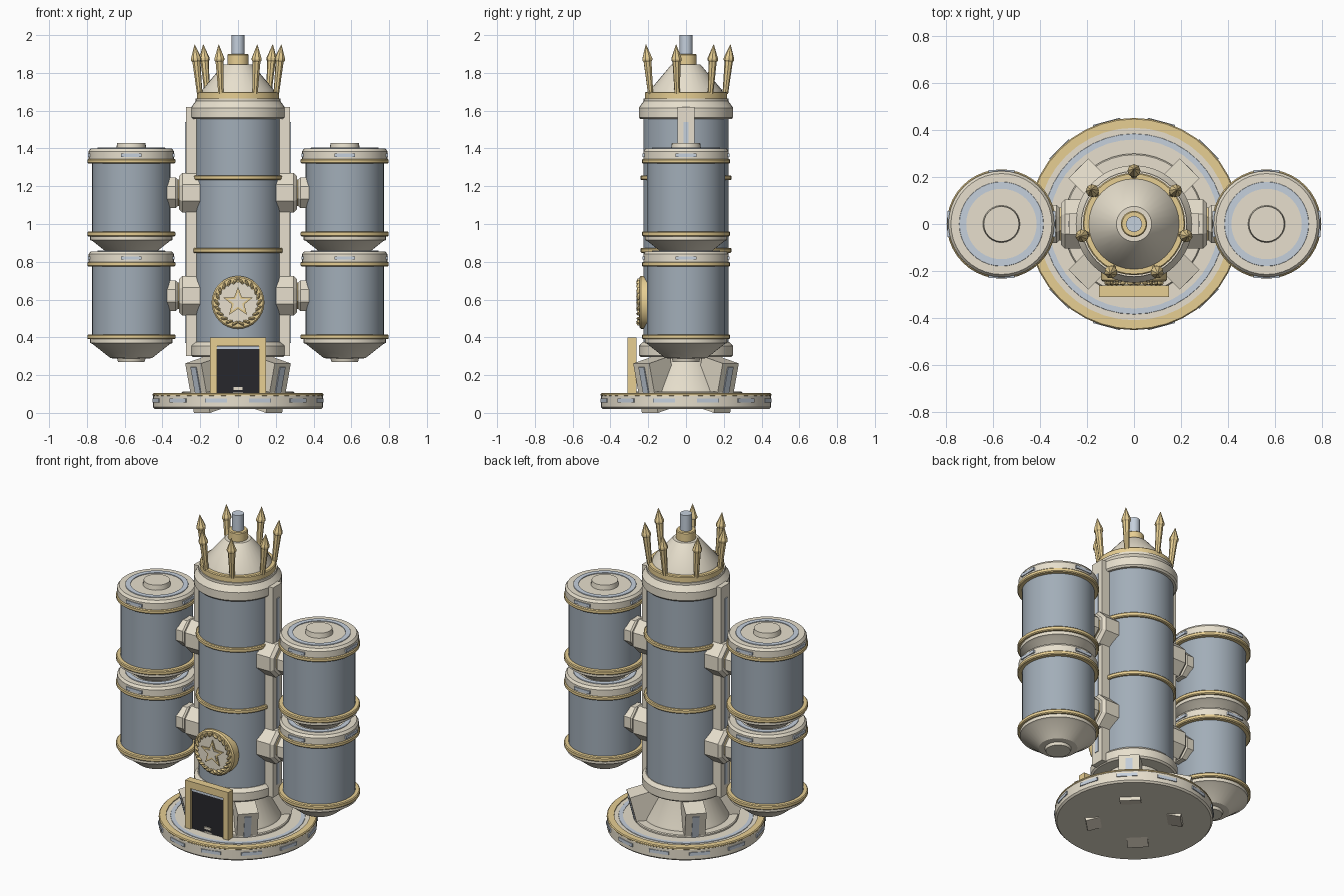
import bpy, bmesh
from math import sin, cos, pi, radians
from mathutils import Matrix, Vector

if "Cube" in bpy.data.objects:
    bpy.data.objects.remove(bpy.data.objects["Cube"])


def mat(name, r, g, b):
    m = bpy.data.materials.new(name)
    m.diffuse_color = (r, g, b, 1)
    m.use_nodes = True
    m.node_tree.nodes["Principled BSDF"].inputs["Base Color"].default_value = m.diffuse_color
    return m


CREAM = mat("cream", 0.80, 0.74, 0.61)
SLATE = mat("slate", 0.36, 0.42, 0.48)
GOLD = mat("gold", 0.80, 0.62, 0.29)
BLUE = mat("pale_blue", 0.56, 0.63, 0.72)
BLACK = mat("black", 0.02, 0.02, 0.025)


def finish(bm, name, m, matrix=Matrix(), smooth=True):
    bmesh.ops.recalc_face_normals(bm, faces=bm.faces)
    me = bpy.data.meshes.new(name)
    bm.to_mesh(me)
    bm.free()
    ob = bpy.data.objects.new(name, me)
    ob.matrix_world = matrix
    me.materials.append(m)
    bpy.context.collection.objects.link(ob)
    if smooth:
        bpy.ops.object.select_all(action='DESELECT')
        ob.select_set(True)
        bpy.context.view_layer.objects.active = ob
        bpy.ops.object.shade_smooth_by_angle(angle=radians(30))
    return ob


def lathe(name, m, profile, segs=40, matrix=Matrix(), closed=False, smooth=True):
    """Revolve (radius, z) points; open profiles are capped on the axis."""
    pts = list(profile)
    if not closed:
        pts = [(0, pts[0][1])] + pts + [(0, pts[-1][1])]
    bm = bmesh.new()
    cols = [[bm.verts.new((r * cos(2 * pi * i / segs), r * sin(2 * pi * i / segs), z))
             for r, z in pts] for i in range(segs)]
    n = len(pts)
    for i in range(segs):
        a, b = cols[i], cols[(i + 1) % segs]
        for j in range(n if closed else n - 1):
            k = (j + 1) % n
            bm.faces.new((a[j], b[j], b[k], a[k]))
    bmesh.ops.remove_doubles(bm, verts=bm.verts, dist=1e-5)
    return finish(bm, name, m, matrix, smooth)


def band(name, m, r0, r1, z0, z1, matrix=Matrix(), b=0.005):
    return lathe(name, m, [(r0, z0), (r1 - b, z0), (r1, z0 + b), (r1, z1 - b),
                           (r1 - b, z1), (r0, z1)], matrix=matrix, closed=True)


def box(name, m, size, matrix, bevel=0.0):
    bm = bmesh.new()
    bmesh.ops.create_cube(bm, size=1, matrix=Matrix.Diagonal((*size, 1)))
    if bevel:
        bmesh.ops.bevel(bm, geom=bm.edges[:], offset=bevel, segments=1, affect='EDGES')
    return finish(bm, name, m, matrix, False)


def T(x, y, z):
    return Matrix.Translation((x, y, z))


def RZ(a):
    return Matrix.Rotation(a, 4, 'Z')


# base plate with inlays
lathe("base_plate", CREAM, [(0.44, 0.02), (0.45, 0.03), (0.45, 0.09), (0.445, 0.098)], 48)
band("base_gold_rim", GOLD, 0.41, 0.452, 0.088, 0.104)
band("base_blue_inlay", BLUE, 0.36, 0.385, 0.09, 0.101, b=0.001)
band("base_flange", CREAM, 0.2, 0.30, 0.09, 0.112)
for i in range(12):
    box("base_panel", BLUE, (0.012, 0.12, 0.02), RZ(radians(15 + 30 * i)) @ T(0.447, 0, 0.065))

# flared skirt and slanted buttresses
lathe("skirt", CREAM, [(0.25, 0.1), (0.245, 0.125), (0.165, 0.28), (0.165, 0.32)])
for i in range(4):
    leg = RZ(radians(45 + 90 * i)) @ T(0.27, 0, 0) @ Matrix.Rotation(radians(14), 4, 'Y')
    box("buttress", CREAM, (0.16, 0.12, 0.27), leg @ T(-0.08, 0, 0.135))
    box("buttress_inset", BLUE, (0.01, 0.04, 0.15), leg @ T(0.001, 0, 0.175))

# main column
lathe("lower_collar", CREAM, [(0.24, 0.295), (0.25, 0.305), (0.25, 0.355), (0.23, 0.375)])
lathe("column", SLATE, [(0.226, 0.36), (0.226, 1.57)])
for z in (0.86, 1.245):
    band("column_band", GOLD, 0.22, 0.241, z - 0.013, z + 0.013)
lathe("upper_collar", CREAM, [(0.24, 1.555), (0.25, 1.565), (0.25, 1.615), (0.225, 1.65),
                              (0.225, 1.665)])
band("crown_ring", GOLD, 0.17, 0.218, 1.66, 1.70)
lathe("roof_cone", CREAM, [(0.195, 1.69), (0.19, 1.71), (0.085, 1.835), (0.075, 1.845)], 32)
band("finial_collar", GOLD, 0.03, 0.056, 1.84, 1.9)
lathe("finial_rod", BLUE, [(0.034, 1.84), (0.034, 2.0)], 20)

# crown of seven leaning spikes
for i in range(7):
    a = pi / 2 + 2 * pi * i / 7
    lathe("crown_spike", GOLD, [(0.015, 0), (0.018, 0.08), (0.022, 0.17), (0.028, 0.178),
                                (0.028, 0.188), (0.001, 0.262)], 8,
          RZ(a) @ T(0.208, 0, 1.69) @ Matrix.Rotation(radians(6), 4, 'Y'), smooth=False)

for s in (1, -1):
    side = RZ(0 if s > 0 else pi)
    # vertical rail on the column
    box("side_rail", CREAM, (0.08, 0.09, 1.32), side @ T(0.236, 0, 0.96))
    box("rail_inset", BLUE, (0.01, 0.025, 1.17), side @ T(0.275, 0, 0.955))

    # two stacked tanks with couplings
    for dz in (0, 0.545):
        M = T(0.565 * s, 0, dz)
        lathe("tank_body", SLATE, [(0.207, 0.39), (0.207, 0.8)], matrix=M)
        lathe("tank_funnel", CREAM, [(0.07, 0.27), (0.075, 0.287), (0.11, 0.29), (0.205, 0.365),
                                     (0.218, 0.37), (0.218, 0.4)], matrix=M)
        band("tank_lower_band", GOLD, 0.2, 0.233, 0.39, 0.416, M)
        band("tank_upper_band", GOLD, 0.2, 0.233, 0.775, 0.8, M)
        lathe("tank_cap", CREAM, [(0.226, 0.795), (0.226, 0.84), (0.215, 0.855)], matrix=M)
        band("tank_cap_inlay", BLUE, 0.15, 0.18, 0.845, 0.859, M, 0.001)
        lathe("tank_hatch", CREAM, [(0.08, 0.85), (0.075, 0.885)], 24, M)
        for k in range(4):
            box("tank_panel", BLUE, (0.012, 0.11, 0.018),
                M @ RZ(k * pi / 2) @ T(0.224, 0, 0.82))
        C = side @ T(0, 0, 0.62 + dz) @ Matrix.Rotation(pi / 2, 4, 'Y') @ RZ(pi / 8)
        lathe("coupling_inner", CREAM, [(0.113, 0.2), (0.113, 0.295), (0.095, 0.312)], 8, C,
              smooth=False)
        lathe("coupling_seal", GOLD, [(0.075, 0.30), (0.075, 0.325)], 8, C, smooth=False)
        lathe("coupling_outer", CREAM, [(0.075, 0.318), (0.088, 0.33), (0.088, 0.385)], 8, C,
              smooth=False)

# doorway
for s in (1, -1):
    box("door_jamb", GOLD, (0.037, 0.048, 0.3), T(0.131 * s, -0.287, 0.25))
box("door_lintel", GOLD, (0.226, 0.048, 0.045), T(0, -0.287, 0.3775))
box("door_panel", BLACK, (0.226, 0.03, 0.255), T(0, -0.283, 0.228))
box("door_track", BLUE, (0.22, 0.008, 0.012), T(0, -0.3, 0.345))
box("door_handle", CREAM, (0.045, 0.01, 0.016), T(0, -0.3, 0.13))

# round ornament: disc, leaf wreath and star
E = T(0, 0, 0.585) @ Matrix.Rotation(pi / 2, 4, 'X')
lathe("ornament_rim", GOLD, [(0.14, 0.19), (0.14, 0.238), (0.132, 0.246)], 32, E)
lathe("ornament_face", CREAM, [(0.108, 0.24), (0.106, 0.25)], 32, E)
for i in range(22):
    bm = bmesh.new()
    bmesh.ops.create_icosphere(bm, subdivisions=1, radius=1,
                               matrix=Matrix.Diagonal((0.022, 0.009, 0.014, 1)))
    a = -pi / 2 + 2 * pi * (i + 0.5) / 22
    lean = radians(50 if i < 11 else -50)
    finish(bm, "wreath_leaf", GOLD, E @ RZ(a) @ T(0.112, 0, 0.25) @ RZ(lean), False)


def star(name, m, r, z0, z1):
    bm = bmesh.new()
    vs = [bm.verts.new((cos(pi / 2 + k * pi / 5) * r * (1 if k % 2 == 0 else 0.42),
                        sin(pi / 2 + k * pi / 5) * r * (1 if k % 2 == 0 else 0.42), z0))
          for k in range(10)]
    f = bm.faces.new(vs)
    ext = bmesh.ops.extrude_face_region(bm, geom=[f])
    for v in ext["geom"]:
        if isinstance(v, bmesh.types.BMVert):
            v.co += Vector((0, 0, z1 - z0))
    finish(bm, name, m, E, False)


star("ornament_star", GOLD, 0.082, 0.24, 0.258)
star("ornament_star_inlay", CREAM, 0.055, 0.25, 0.261)
